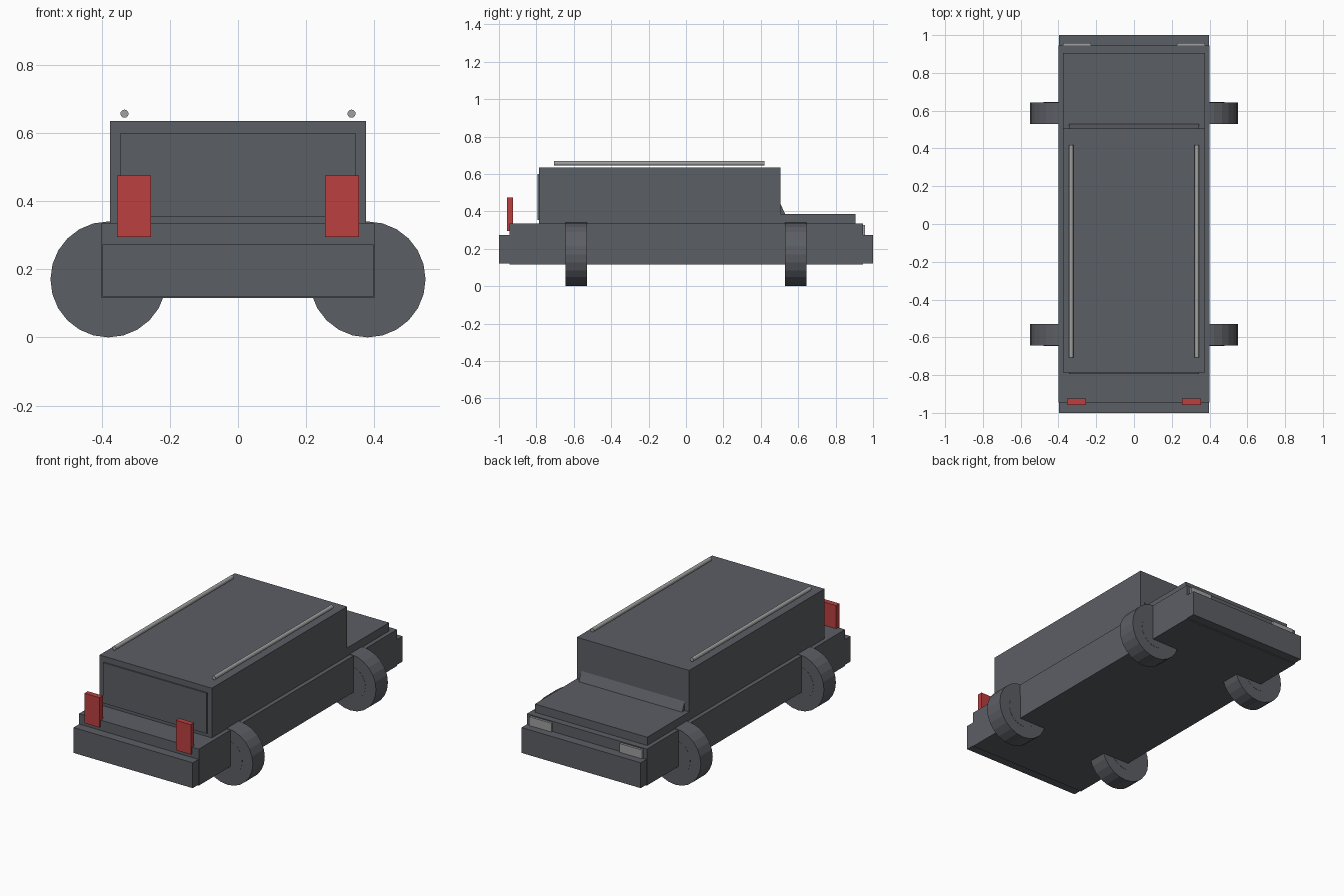
import bpy
from math import radians

cube = bpy.data.objects.get("Cube")
if cube:
    bpy.data.objects.remove(cube, do_unlink=True)


def material(name, rgb):
    m = bpy.data.materials.new(name)
    m.use_nodes = True
    m.diffuse_color = (*rgb, 1)
    m.node_tree.nodes["Principled BSDF"].inputs["Base Color"].default_value = (*rgb, 1)
    return m


GREY = material("dark grey", (0.105, 0.112, 0.127))
RED = material("red", (0.5, 0.05, 0.05))
SILVER = material("silver", (0.35, 0.35, 0.35))


def finish(obj, name, mat):
    obj.name = name
    obj.data.materials.append(mat)
    return obj


def box(name, x, y, z, mat):
    """Box between the given (low, high) pairs."""
    spans = (x, y, z)
    bpy.ops.mesh.primitive_cube_add(size=1, location=[(a + b) / 2 for a, b in spans])
    obj = bpy.context.object
    for v in obj.data.vertices:
        for i, (a, b) in enumerate(spans):
            v.co[i] *= b - a
    return finish(obj, name, mat)


def rod(name, radius, length, centre, sides, mat):
    """Cylinder lying along y."""
    bpy.ops.mesh.primitive_cylinder_add(vertices=sides, radius=radius, depth=length,
                                        location=centre, rotation=(radians(90), 0, 0))
    return finish(bpy.context.object, name, mat)


# Body shell
box("lower_body", (-0.4, 0.4), (-0.945, 0.945), (0.115, 0.335), GREY)
box("cabin", (-0.375, 0.375), (-0.785, 0.505), (0.335, 0.635), GREY)
box("hood", (-0.375, 0.375), (0.505, 0.905), (0.335, 0.385), GREY)
box("rear_window", (-0.345, 0.345), (-0.793, -0.785), (0.355, 0.6), GREY)

# Windscreen: a wedge leaning on the cabin
screen = box("windscreen", (-0.345, 0.345), (0.49, 0.533), (0.38, 0.44), GREY)
for v in screen.data.vertices:
    if v.co.y > 0 and v.co.z > 0:
        v.co.y -= 0.028

# Bumpers at both ends
box("tail_bumper", (-0.398, 0.398), (-1, -0.94), (0.12, 0.273), GREY)
box("nose_bumper", (-0.398, 0.398), (0.94, 1), (0.12, 0.273), GREY)

# Paired parts
for side, s in (("left", 1), ("right", -1)):
    def span(a, b):
        return tuple(sorted((s * a, s * b)))

    box(f"{side}_tail_light", span(0.255, 0.355), (-0.957, -0.925), (0.295, 0.475), RED)
    box(f"{side}_headlight", span(0.228, 0.377), (0.94, 0.958), (0.275, 0.328), SILVER)
    rod(f"{side}_roof_rail", 0.012, 1.125, (s * 0.333, -0.143, 0.656), 12, SILVER)

    # Wheels, turned across the body, with thin hub faces
    for end, y in (("tail", -0.587), ("nose", 0.587)):
        centre = (s * 0.38, y, 0.17)
        rod(f"{side}_{end}_wheel", 0.17, 0.114, centre, 24, GREY)
        rod(f"{side}_{end}_hub", 0.1, 0.116, centre, 24, GREY)
